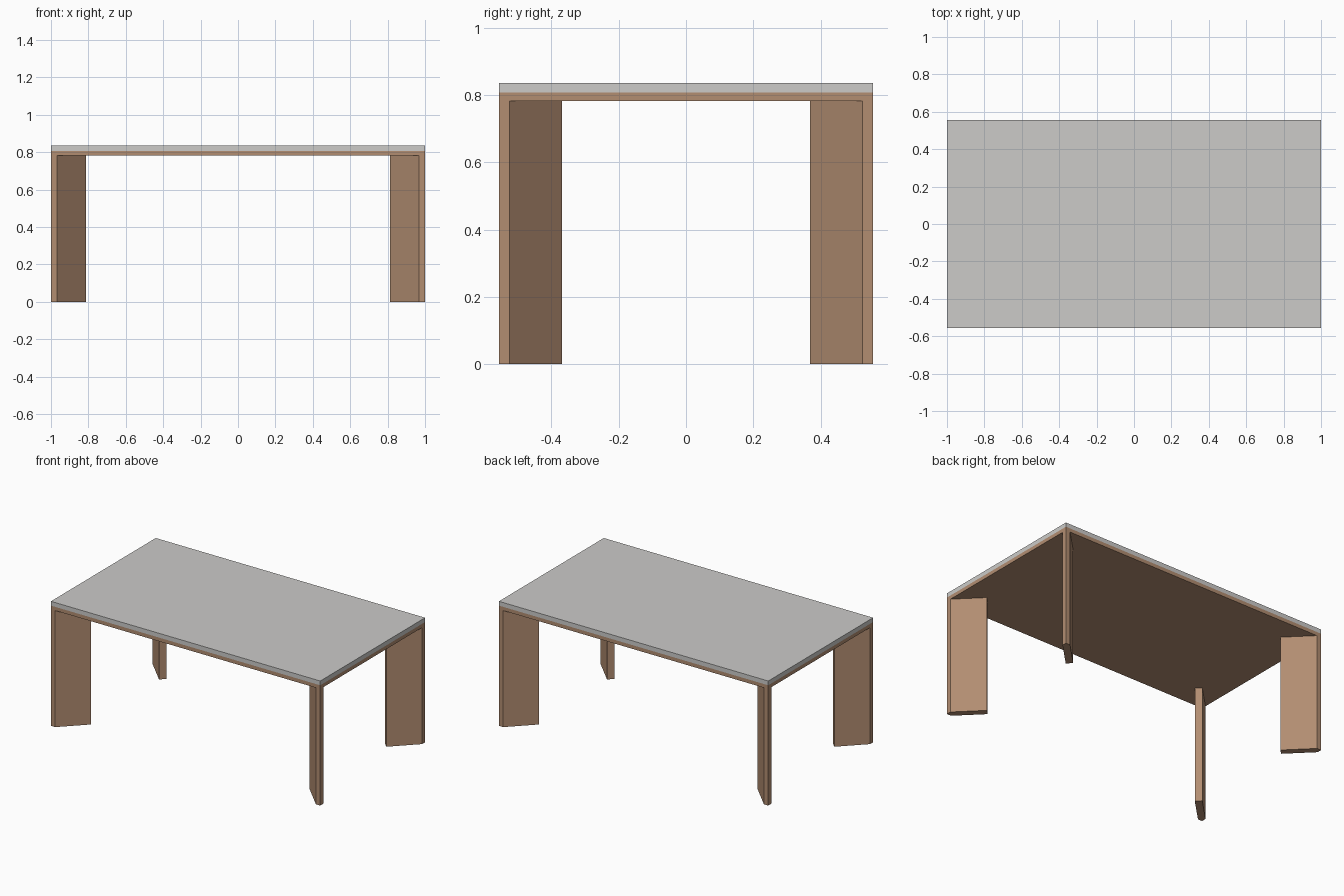
import bpy, bmesh

if "Cube" in bpy.data.objects:
    bpy.data.objects.remove(bpy.data.objects["Cube"])

HX, HY = 1.0, 0.556            # half length and half depth
Z_LEG, Z_SLAB, Z_TOP = 0.782, 0.807, 0.836
CUT, RUN = 0.032, 0.156        # corner chamfer and diagonal plank reach


def material(name, rgb):
    m = bpy.data.materials.new(name)
    m.diffuse_color = (*rgb, 1)
    m.use_nodes = True
    m.node_tree.nodes["Principled BSDF"].inputs["Base Color"].default_value = m.diffuse_color
    return m


def prism(name, outline, z0, z1, mat):
    """Extrude a plan outline from z0 to z1."""
    bm = bmesh.new()
    base = bm.faces.new([bm.verts.new((x, y, z0)) for x, y in outline])
    up = bmesh.ops.extrude_face_region(bm, geom=[base], use_keep_orig=True)
    bmesh.ops.translate(bm, vec=(0, 0, z1 - z0),
                        verts=[v for v in up["geom"] if isinstance(v, bmesh.types.BMVert)])
    bmesh.ops.recalc_face_normals(bm, faces=bm.faces)
    mesh = bpy.data.meshes.new(name)
    bm.to_mesh(mesh)
    bm.free()
    mesh.materials.append(mat)
    ob = bpy.data.objects.new(name, mesh)
    bpy.context.collection.objects.link(ob)
    return ob


wood = material("brown wood", (0.448, 0.269, 0.167))
stone = material("light grey top", (0.604, 0.597, 0.584))

# Table top: grey slab over a brown board
rect = [(-HX, -HY), (HX, -HY), (HX, HY), (-HX, HY)]
prism("table_top", rect, Z_SLAB, Z_TOP, stone)
prism("under_board", rect, Z_LEG, Z_SLAB, wood)

# Legs: diagonal planks ending in a right-angled corner, mirrored to all corners
leg = prism("legs", [
    (HX, HY),
    (HX - CUT, HY),
    (HX - CUT - RUN, HY - RUN),
    (HX - RUN, HY - CUT - RUN),
    (HX, HY - CUT),
], 0, Z_LEG, wood)
mirror = leg.modifiers.new("four corners", 'MIRROR')
mirror.use_axis = (True, True, False)
